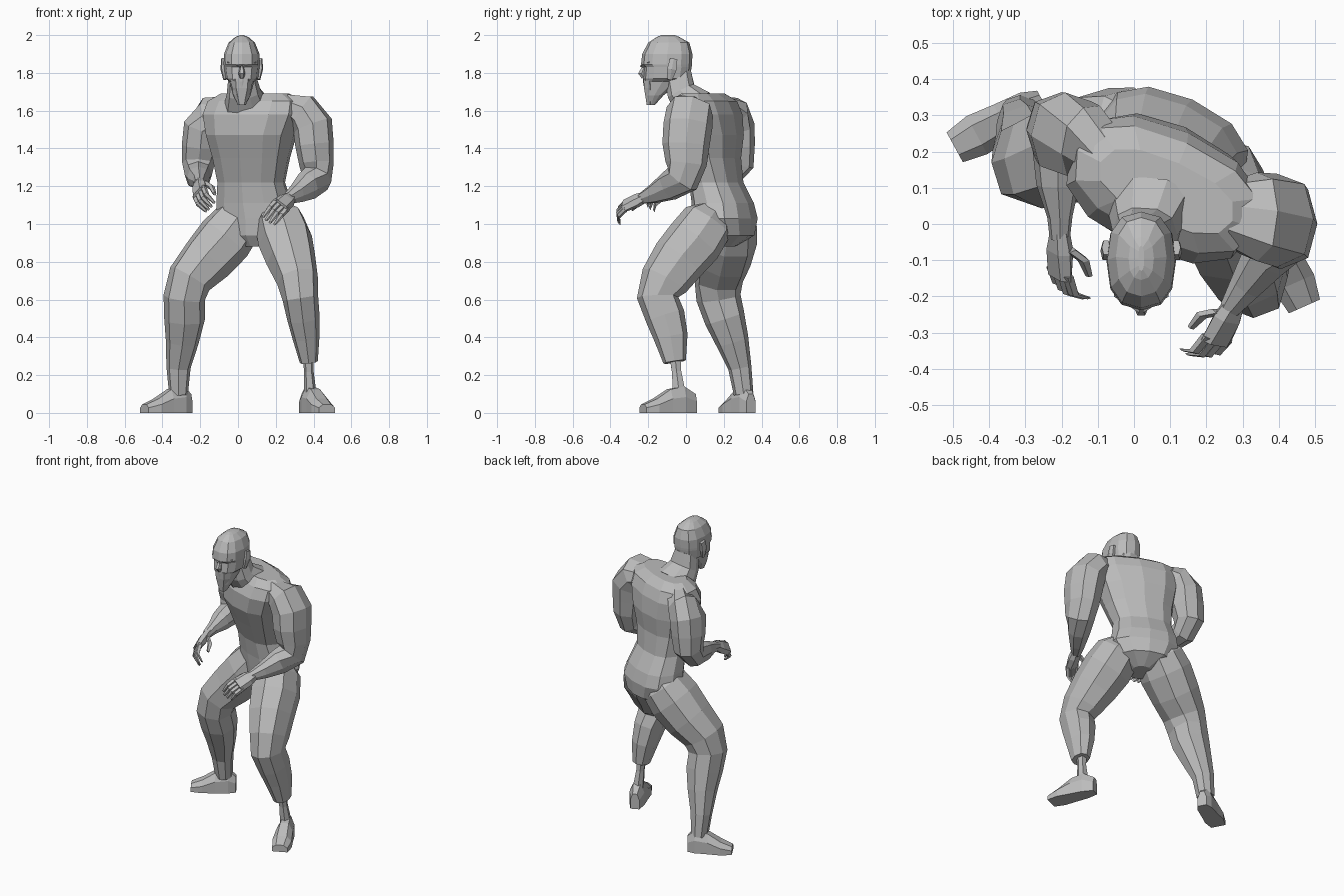
import bpy, bmesh
from math import cos, sin, pi, radians, copysign
from mathutils import Vector, Matrix

cube = bpy.data.objects.get("Cube")
if cube:
    bpy.data.objects.remove(cube, do_unlink=True)

grey = bpy.data.materials.new("clay_grey")
grey.use_nodes = True
GREY = (0.5, 0.5, 0.5, 1)
grey.diffuse_color = GREY
grey.node_tree.nodes["Principled BSDF"].inputs["Base Color"].default_value = GREY


def soft(value, power=0.82):
    """Push a circle coordinate outwards for a slightly boxy section."""
    return copysign(abs(value) ** power, value)


def oval(center, u, v, sides):
    angles = [2 * pi * i / sides for i in range(sides)]
    return [center + u * soft(cos(a)) + v * soft(sin(a)) for a in angles]


def skin(name, rings):
    """Bridge a list of point rings into one closed, flat-shaded object."""
    bm = bmesh.new()
    loops = [[bm.verts.new(p) for p in ring] for ring in rings]
    n = len(loops[0])
    for low, high in zip(loops, loops[1:]):
        for i in range(n):
            j = (i + 1) % n
            bm.faces.new((low[i], low[j], high[j], high[i]))
    bm.faces.new(loops[0])
    bm.faces.new(loops[-1])
    bmesh.ops.recalc_face_normals(bm, faces=bm.faces)
    mesh = bpy.data.meshes.new(name)
    bm.to_mesh(mesh)
    bm.free()
    mesh.materials.append(grey)
    obj = bpy.data.objects.new(name, mesh)
    bpy.context.collection.objects.link(obj)
    return obj


def limb(name, stations, sides=8):
    """Sweep ovals along a path of (x, y, z, half width, half depth)."""
    points = [Vector(s[:3]) for s in stations]
    rings = []
    for i, s in enumerate(stations):
        t = (points[min(i + 1, len(points) - 1)] - points[max(i - 1, 0)]).normalized()
        u = Vector((1, 0, 0))
        u = (u - t * t.dot(u)).normalized()
        rings.append(oval(points[i], u * s[3], t.cross(u) * s[4], sides))
    return skin(name, rings)


def foot(name, ankle, heading, heel):
    """Wedge-shaped shoe along a horizontal heading."""
    f = Vector(heading).normalized()
    side = Vector((-f.y, f.x, 0))
    rings = []
    for d, w, h in ((heel, .028, .1), (-.03, .046, .14), (.05, .052, .125),
                    (.13, .06, .075), (.2, .047, .045)):
        base = Vector(ankle) + f * d
        rings.append([base + side * (w * a) + Vector((0, 0, h * b)) for a, b in
                      ((-1, 0), (-1, .6), (-.5, 1), (.5, 1), (1, .6), (1, 0))])
    skin(name, rings)


def hand(side, wrist, forward, curl):
    """Palm, four curled fingers and a thumb."""
    w, f = Vector(wrist), Vector(forward).normalized()
    c = Vector(curl)
    c = (c - f * c.dot(f)).normalized()
    s = f.cross(c)
    if s.z > 0:
        s = -s
    skin(side + "_palm", [oval(w + f * d, s * a, c * b, 6) for d, a, b in
                          ((-.03, .028, .025), (.03, .046, .03), (.11, .05, .022))])

    def digit(name, path, r):
        skin(name, [oval(p, s * (r * k), c * (r * k), 5)
                    for p, k in zip(path, (1.1, 1, .6))])

    for i, finger in enumerate(("index", "middle", "ring", "little")):
        reach = (.9, 1, .95, .8)[i]
        root = w + f * .095 + s * (.024 * (i - 1.5))
        bend = root + f * (.07 * reach) + c * .02
        tip = bend + f * (.03 * reach) + c * .05
        digit(side + "_" + finger + "_finger", (root, bend, tip), .014)
    root = w + f * .02 - s * .03 + c * .01
    bend = root + f * .035 + c * .035 - s * .018
    digit(side + "_thumb", (root, bend, bend + f * .055 + c * .02), .016)


# Torso: stacked ovals turned so the right shoulder is drawn back
turn = Matrix.Rotation(radians(-24), 3, "Z")
torso = []
for x, y, z, w, d in (
        (.10, .18, .88, .06, .08), (.10, .205, .94, .17, .145),
        (.10, .205, 1.03, .222, .152), (.085, .195, 1.11, .205, .145),
        (.07, .16, 1.22, .185, .125), (.07, .125, 1.35, .212, .145),
        (.07, .105, 1.47, .245, .178), (.08, .095, 1.58, .28, .172),
        (.09, .095, 1.65, .27, .14), (.09, .09, 1.69, .2, .085)):
    torso.append(oval(Vector((x, y, z)), turn @ Vector((w, 0, 0)),
                      turn @ Vector((0, d, 0)), 12))
skin("torso", torso)

limb("neck", [(.045, .05, 1.62, .125, .11), (.03, -.025, 1.7, .09, .08),
              (.02, -.045, 1.8, .07, .075)], 10)

# Head: rings given as height, front, back and half width
HEAD_X = .02
head = []
for z, front, back, w in (
        (1.63, -.205, -.165, .02), (1.68, -.215, -.12, .046),
        (1.755, -.228, -.02, .066), (1.77, -.228, .02, .086),
        (1.83, -.222, .03, .094), (1.845, -.238, .032, .096),
        (1.9, -.232, .034, .094), (1.96, -.2, .018, .07),
        (1.99, -.155, -.035, .035), (2.0, -.13, -.06, .008)):
    center = Vector((HEAD_X, (front + back) / 2, z))
    head.append(oval(center, Vector((w, 0, 0)), Vector((0, (back - front) / 2, 0)), 12))
skin("head", head)

limb("nose", [(HEAD_X, -.215, 1.845, .008, .01), (HEAD_X, -.236, 1.795, .018, .02),
              (HEAD_X, -.225, 1.775, .012, .012)], 6)
limb("beard", [(HEAD_X, -.195, 1.77, .058, .034), (HEAD_X, -.19, 1.72, .052, .036),
               (HEAD_X, -.19, 1.63, .022, .02)], 6)
for side, k in (("left", 1), ("right", -1)):
    limb(side + "_ear", [(HEAD_X + k * .088, -.085, 1.765, .01, .014),
                         (HEAD_X + k * .099, -.075, 1.82, .014, .028),
                         (HEAD_X + k * .097, -.065, 1.875, .012, .022)], 6)
    skin(side + "_brow", [oval(Vector((HEAD_X + k * a, b, c)), Vector((0, .016, 0)),
                               Vector((0, 0, .009)), 4)
                          for a, b, c in ((.005, -.23, 1.836), (.075, -.185, 1.856))])

# Arms: shoulder to wrist
limb("left_arm", [
    (.25, .03, 1.62, .06, .09), (.34, .02, 1.595, .1, .125),
    (.395, .01, 1.52, .108, .13), (.405, 0, 1.42, .102, .125),
    (.415, .0, 1.32, .092, .11), (.415, -.02, 1.24, .082, .095),
    (.365, -.09, 1.2, .068, .078), (.31, -.17, 1.16, .047, .052),
    (.265, -.235, 1.135, .03, .03)])
limb("right_arm", [
    (-.07, .19, 1.6, .07, .08), (-.14, .23, 1.58, .09, .11),
    (-.19, .25, 1.51, .1, .115), (-.2, .26, 1.41, .098, .105),
    (-.21, .27, 1.32, .086, .09), (-.21, .22, 1.26, .072, .078),
    (-.21, .11, 1.245, .06, .06), (-.205, .02, 1.23, .035, .037),
    (-.205, -.04, 1.215, .028, .026)])
hand("left", (.27, -.235, 1.135), (-.4, -.82, -.35), (-.6, 0, -.8))
hand("right", (-.205, -.045, 1.21), (0, -.85, -.42), (.75, 0, -.65))

# Legs: the left one steps forward and ends in a trouser cuff
limb("left_leg", [
    (.2, .16, 1.08, .06, .07), (.22, .115, 1.01, .132, .14),
    (.25, .045, .91, .145, .152), (.28, -.04, .81, .132, .145),
    (.315, -.115, .70, .11, .13), (.33, -.15, .61, .095, .11),
    (.345, -.11, .51, .087, .105), (.36, -.08, .4, .072, .09),
    (.375, -.06, .27, .048, .06)])
limb("left_shin", [(.37, -.06, .32, .03, .034), (.375, -.05, .22, .025, .028),
                   (.382, -.035, .1, .034, .038)], 6)
limb("right_leg", [
    (.04, .25, 1.07, .08, .08), (0, .235, 1.01, .135, .145),
    (-.07, .22, .92, .15, .158), (-.165, .2, .81, .14, .145),
    (-.255, .172, .71, .12, .13), (-.285, .172, .61, .11, .118),
    (-.283, .205, .5, .108, .108), (-.295, .245, .38, .088, .088),
    (-.315, .285, .24, .064, .062), (-.315, .305, .1, .05, .052)])

# Feet
foot("left_foot", (.39, -.045, 0), (.4, -.9, 0), -.1)
foot("right_foot", (-.32, .308, 0), (-.86, -.47, 0), -.075)
